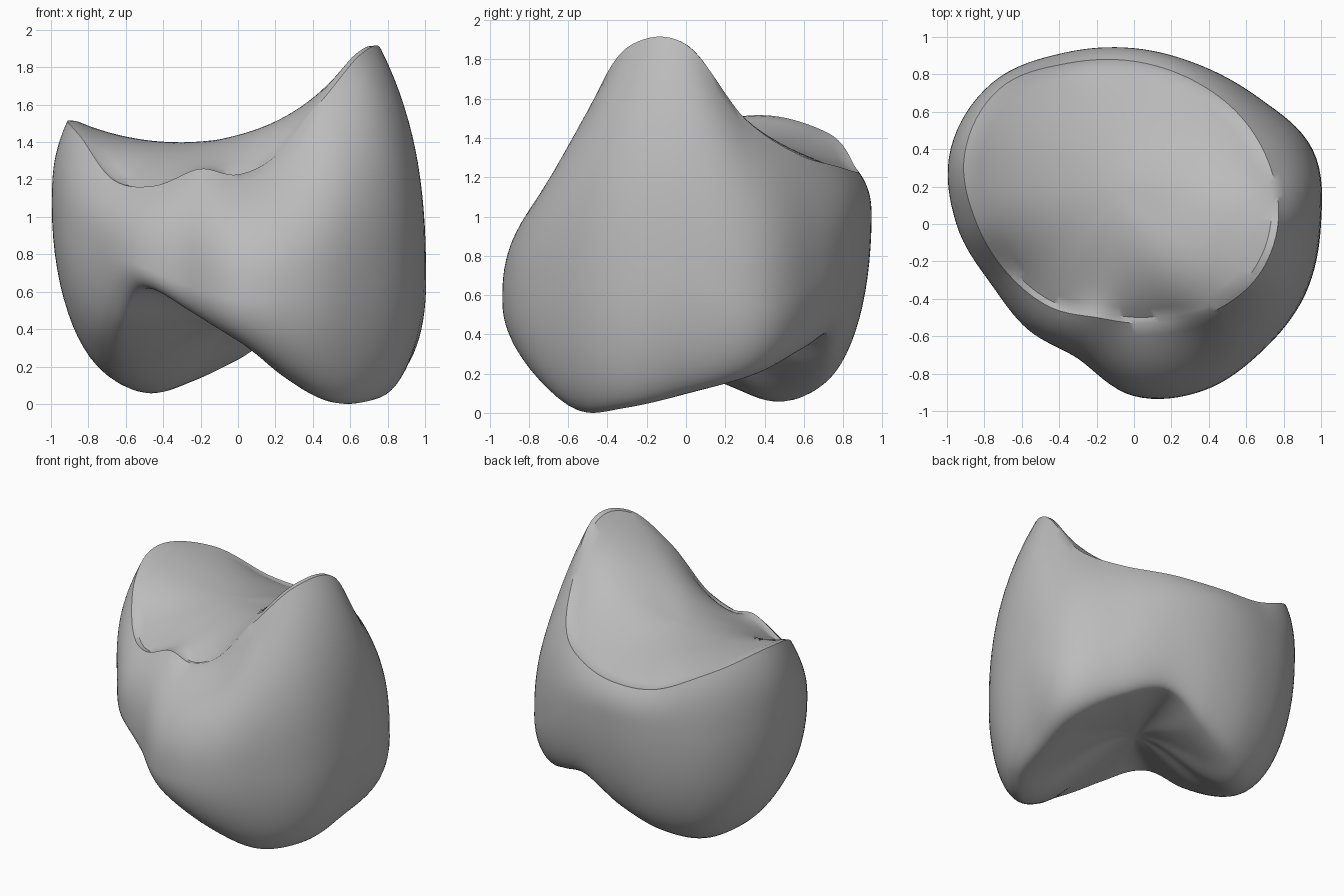
import bpy, bmesh, math

if "Cube" in bpy.data.objects:
    bpy.data.objects.remove(bpy.data.objects["Cube"], do_unlink=True)

SEGMENTS = 128
TOP_CENTRE = (-.08, .17)

# Radius and height at sixteen even bearings, counter-clockwise from +x
rim_radius = [.77, .79, .81, .83, .87, .93, 1.02, .98, .84, .72, .63, .54, .53, .56, .64, .72]
rim_height = [1.88, 1.5, 1.32, 1.26, 1.23, 1.26, 1.43, 1.52, 1.43, 1.2, 1.17, 1.26, 1.23, 1.34, 1.63, 1.88]
belly_radius = [1.0, 1.035, .95, .92, .94, .99, 1.07, 1.06, .95, .83, .8, .78, .92, .965, .965, .99]
belly_height = [.7, .56, .7, .92, 1.0, 1.0, 1.07, 1.1, 1.0, .87, .76, .65, .57, .6, .64, .66]
cusp_radius = [.78, .84, .8, .76, .69, .68, .66, .66, .62, .66, .7, .66, .73, .71, .74, .79]
cusp_height = [.1, .19, .32, .4, .24, .12, .06, .13, .25, .42, .62, .5, .34, .14, .01, .03]


def smooth_loop(values, t):
    """Closed Catmull-Rom interpolation, t in 0..1."""
    n = len(values)
    i, f = divmod(t * n, 1)
    a, b, c, d = (values[(int(i) + k) % n] for k in (-1, 0, 1, 2))
    return b + f * ((c - a) + f * ((2*a - 5*b + 4*c - d) + f * (3*b - a - 3*c + d))) / 2


def wall_section(t):
    """Radial section from the rim down the wall and in over the biting surface."""
    rr, rz, br, bz, cr, cz = (smooth_loop(v, t) for v in (
        rim_radius, rim_height, belly_radius, belly_height, cusp_radius, cusp_height))
    points = []
    # upper wall
    for k in range(17):
        u = k / 16
        points.append((rr + (br - rr) * (1 - (1 - u) ** 2.6), rz + (bz - rz) * u))
    # rounded lower wall
    for k in range(1, 17):
        a = k / 16 * math.pi / 2
        points.append((cr + (br - cr) * math.cos(a), bz + (cz - bz) * math.sin(a)))
    # cusps falling into the central valley
    valley = .46
    for k in range(15, 0, -1):
        s = k / 16
        points.append((cr * s, valley + (cz - valley) * s * s * (3 - 2 * s)))
    return points


def saddle_rings(rim):
    """Rings of a slightly domed membrane stretched inside the rim, from the centre to the lip."""
    cx, cy = TOP_CENTRE
    offsets = [(x - cx, y - cy, z - .004) for x, y, z in rim]
    angles = [math.atan2(y, x) for x, y, z in offsets]
    n = len(rim)
    spans = [(angles[(j + 1) % n] - angles[j - 1]) % math.tau for j in range(n)]

    def height(s, angle):
        weights = [w / (1 - 2 * s * math.cos(angle - a) + s * s) for a, w in zip(angles, spans)]
        membrane = sum(w * o[2] for w, o in zip(weights, offsets)) / sum(weights)
        return membrane + .025 * (1 - s * s)

    rings = []
    for k in range(1, 15):
        s = k / 15
        rings.append([(cx + x * s * .955, cy + y * s * .955, height(s, a))
                      for (x, y, z), a in zip(offsets, angles)])
    rings.append([(cx + x * .955, cy + y * .955, z) for x, y, z in offsets])
    return rings, (cx, cy, height(0, 0))


def build_crown():
    bm = bmesh.new()
    walls = []
    for j in range(SEGMENTS):
        t = j / SEGMENTS
        c, s = math.cos(t * math.tau), math.sin(t * math.tau)
        walls.append([(r * c, r * s, z) for r, z in wall_section(t)])
    rings, middle = saddle_rings([wall[0] for wall in walls])
    columns = [[bm.verts.new(p) for p in [ring[j] for ring in rings] + wall]
               for j, wall in enumerate(walls)]
    top = bm.verts.new(middle)
    pit = bm.verts.new((0, 0, .46))
    for j, left in enumerate(columns):
        right = columns[(j + 1) % SEGMENTS]
        bm.faces.new((top, left[0], right[0]))
        bm.faces.new((pit, right[-1], left[-1]))
        for k in range(len(left) - 1):
            bm.faces.new((left[k], left[k + 1], right[k + 1], right[k]))
    bmesh.ops.recalc_face_normals(bm, faces=bm.faces)
    mesh = bpy.data.meshes.new("tooth_crown")
    bm.to_mesh(mesh)
    bm.free()
    # settle on the ground
    low = min(v.co.z for v in mesh.vertices)
    for v in mesh.vertices:
        v.co.z -= low
    obj = bpy.data.objects.new("tooth_crown", mesh)
    bpy.context.collection.objects.link(obj)
    return obj


grey = bpy.data.materials.new("plain_grey")
grey.use_nodes = True
colour = (.5, .5, .5, 1)
grey.diffuse_color = colour
grey.node_tree.nodes["Principled BSDF"].inputs["Base Color"].default_value = colour

crown = build_crown()
crown.data.materials.append(grey)
bpy.ops.object.select_all(action="DESELECT")
crown.select_set(True)
bpy.context.view_layer.objects.active = crown
bpy.ops.object.shade_smooth_by_angle(angle=math.radians(40))
